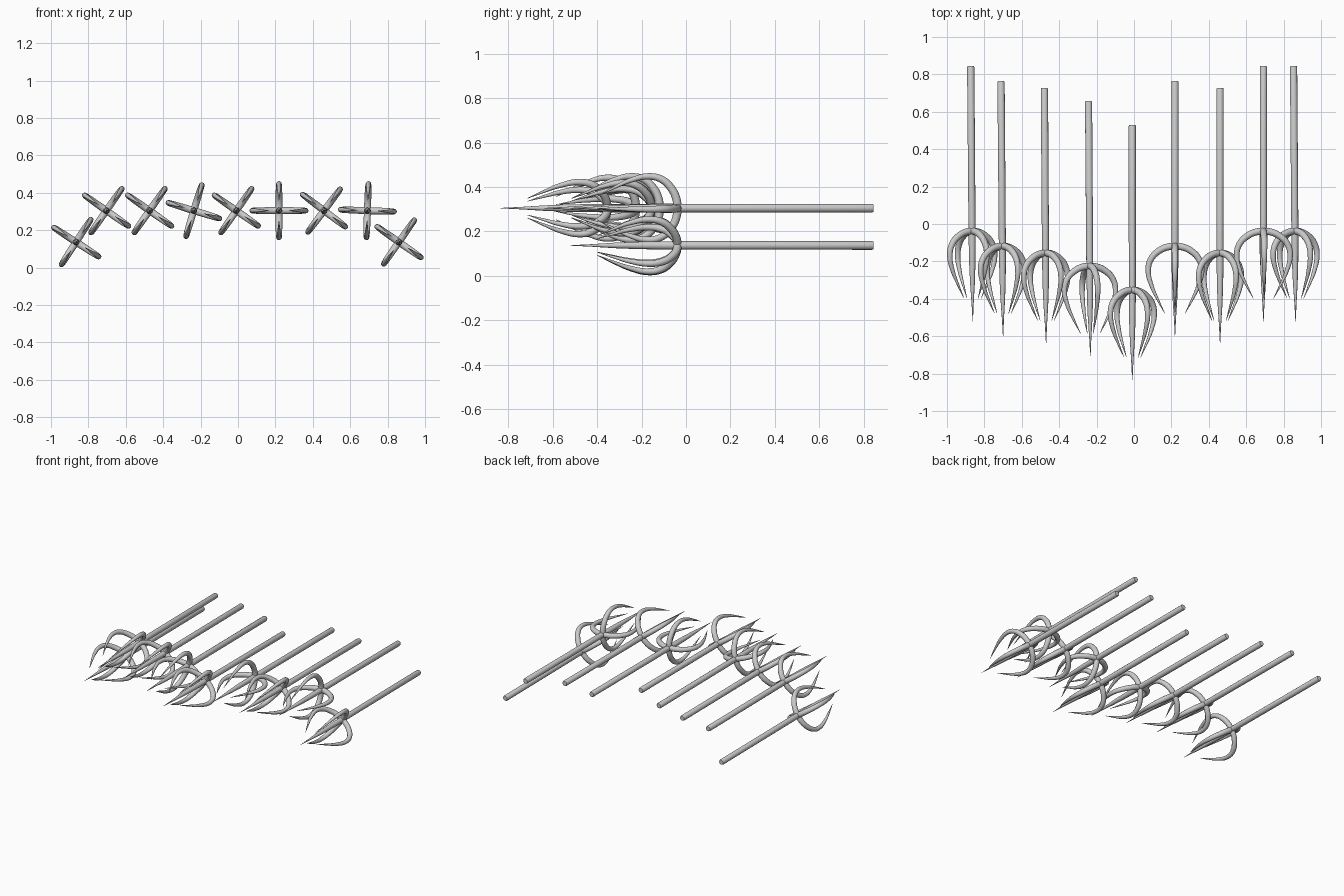
import bpy
from math import radians, cos, sin, pi

if "Cube" in bpy.data.objects:
    bpy.data.objects.remove(bpy.data.objects["Cube"])

# (distance back from spear tip, tube radius) along the straight shaft
SHAFT = [(0.0, 0.001), (0.1, 0.006), (0.2, 0.0125), (0.3, 0.0165), (0.42, 0.0185),
         (0.49, 0.019), (1.358, 0.0195), (1.365, 0.0165)]
# (distance out from shaft, distance back from tip, tube radius) along a hooked prong
PRONG = [(0.0, 0.482, 0.019), (0.04, 0.477, 0.0185), (0.083, 0.458, 0.018), (0.128, 0.413, 0.0165),
         (0.143, 0.352, 0.0145), (0.125, 0.270, 0.011), (0.089, 0.190, 0.006),
         (0.054, 0.122, 0.001)]

# (x at back end, spear tip y, z, roll in degrees, sideways drift of the tip)
SPEARS = [
    (-0.873, -0.520, 0.137, 33, 0.011),
    (-0.711, -0.600, 0.305, 35, 0.011),
    (-0.479, -0.637, 0.305, 35, 0.009),
    (-0.243, -0.707, 0.305, 17, 0.010),
    (-0.009, -0.835, 0.305, 35, 0.0),
    (0.219, -0.600, 0.305, 0, 0.0),
    (0.460, -0.637, 0.305, 37, 0.0),
    (0.692, -0.520, 0.305, 2, 0.0),
    (0.853, -0.520, 0.137, 35, 0.011),
]


def spear_mesh():
    """Shaft and four curved prongs as tapered tubes, tip at the origin, pointing to -y."""
    cu = bpy.data.curves.new("spear_curve", 'CURVE')
    cu.dimensions = '3D'
    cu.bevel_depth = 1.0
    cu.bevel_resolution = 4
    cu.use_fill_caps = True

    # shaft
    sp = cu.splines.new('POLY')
    sp.points.add(len(SHAFT) - 1)
    for p, (y, r) in zip(sp.points, SHAFT):
        p.co = (0, y, 0, 1)
        p.radius = r

    # prongs
    for k in range(4):
        a = k * pi / 2
        sp = cu.splines.new('BEZIER')
        sp.resolution_u = 5
        sp.bezier_points.add(len(PRONG) - 1)
        for p, (d, y, r) in zip(sp.bezier_points, PRONG):
            p.co = (d * cos(a), y, d * sin(a))
            p.radius = r
            p.handle_left_type = p.handle_right_type = 'AUTO'

    tmp = bpy.data.objects.new("spear_curve", cu)
    bpy.context.collection.objects.link(tmp)
    bpy.context.view_layer.update()
    dg = bpy.context.evaluated_depsgraph_get()
    me = bpy.data.meshes.new_from_object(tmp.evaluated_get(dg))
    bpy.data.objects.remove(tmp)
    return me


mesh = spear_mesh()
mesh.name = "pronged_spear"

# row of spears
for i, (x, tip_y, z, roll, drift) in enumerate(SPEARS):
    ob = bpy.data.objects.new(f"pronged_spear_{i + 1}", mesh)
    bpy.context.collection.objects.link(ob)
    ob.location = (x + drift, tip_y, z)
    ob.rotation_euler = (0, radians(roll), drift / 1.365)

# smooth tubes, crisp end caps
bpy.context.view_layer.objects.active = ob
ob.select_set(True)
bpy.ops.object.shade_smooth_by_angle(angle=radians(40))
